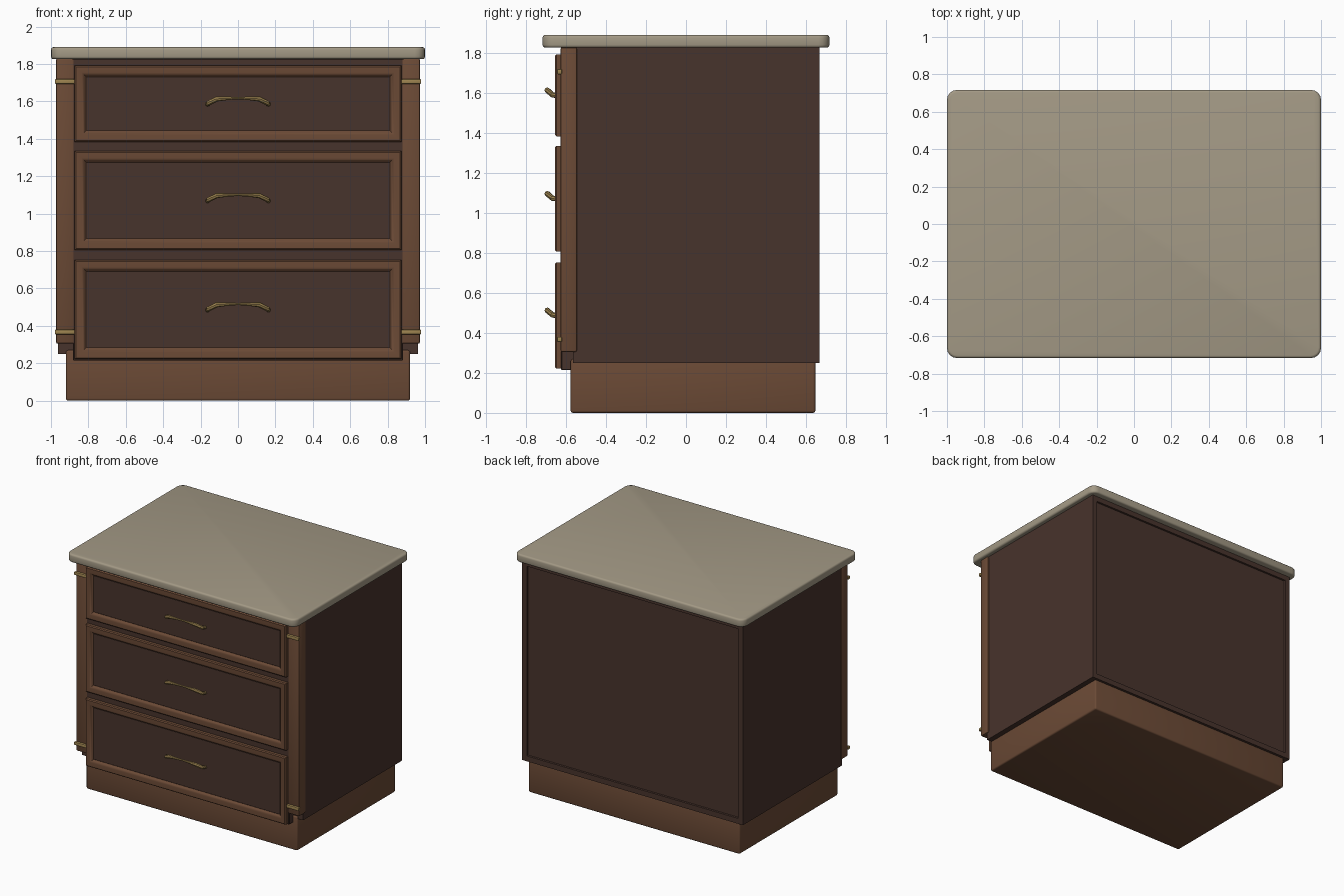
import bpy, bmesh, math
from mathutils import Vector

if "Cube" in bpy.data.objects:
    bpy.data.objects.remove(bpy.data.objects["Cube"])


def material(name, rgb):
    m = bpy.data.materials.new(name)
    m.diffuse_color = (*rgb, 1)
    m.use_nodes = True
    m.node_tree.nodes["Principled BSDF"].inputs["Base Color"].default_value = m.diffuse_color
    return m


WOOD = material("brown_wood", (0.147, 0.068, 0.036))
DARK = material("dark_wood", (0.064, 0.033, 0.025))
STONE = material("stone", (0.367, 0.32, 0.235))
BRASS = material("brass", (0.34, 0.23, 0.08))


def finish(bm, name, mat):
    bmesh.ops.recalc_face_normals(bm, faces=bm.faces)
    me = bpy.data.meshes.new(name)
    bm.to_mesh(me)
    bm.free()
    ob = bpy.data.objects.new(name, me)
    bpy.context.collection.objects.link(ob)
    me.materials.append(mat)
    bpy.ops.object.select_all(action='DESELECT')
    ob.select_set(True)
    bpy.context.view_layer.objects.active = ob
    bpy.ops.object.shade_smooth_by_angle(angle=math.radians(40))
    return ob


def box_bm(x, y, z):
    bm = bmesh.new()
    bmesh.ops.create_cube(bm, size=1)
    for v in bm.verts:
        v.co = Vector([(a + b) / 2 + c * (b - a) for (a, b), c in zip((x, y, z), v.co)])
    return bm


def box(name, x, y, z, mat, bevel=0.005, seg=2):
    bm = box_bm(x, y, z)
    if bevel:
        bmesh.ops.bevel(bm, geom=bm.edges[:], offset=bevel, segments=seg,
                        profile=0.5, affect='EDGES')
    return finish(bm, name, mat)


# Countertop: rounded plan corners, then softened rims
bm = box_bm((-1, 1), (-0.717, 0.717), (1.826, 1.89))
upright = [e for e in bm.edges if abs(e.verts[0].co.z - e.verts[1].co.z) > 0.01]
bmesh.ops.bevel(bm, geom=upright, offset=0.055, segments=4, profile=0.5, affect='EDGES')
rims = [e for e in bm.edges if abs(e.verts[0].co.z - e.verts[1].co.z) < 0.001]
bmesh.ops.bevel(bm, geom=rims, offset=0.014, segments=3, profile=0.5, affect='EDGES')
finish(bm, "countertop", STONE)

# Carcass with recessed back panel
bm = box_bm((-0.963, 0.963), (-0.565, 0.667), (0.25, 1.828))
bm.normal_update()
back = [f for f in bm.faces if f.normal.y > 0.9]
bmesh.ops.inset_region(bm, faces=back, thickness=0.06, depth=0)
bmesh.ops.inset_region(bm, faces=back, thickness=0.002, depth=-0.014)
finish(bm, "carcass", DARK)

# Plinth and face frame behind the drawers
box("plinth", (-0.92, 0.92), (-0.577, 0.647), (0, 0.27), WOOD, 0.012, 3)
box("face_frame", (-0.882, 0.882), (-0.624, -0.56), (0.215, 1.827), DARK, 0.003, 1)

# Front pilasters with brass bands
for side, s in (("left", -1), ("right", 1)):
    box(side + "_pilaster", sorted((s * 0.877, s * 0.973)), (-0.627, -0.546),
        (0.305, 1.828), WOOD, 0.008)
    for where, z in (("lower", 0.367), ("upper", 1.706)):
        box(f"{side}_{where}_band", sorted((s * 0.872, s * 0.979)), (-0.645, -0.62),
            (z - 0.013, z + 0.013), BRASS, 0.006)

# Drawer moulding profile: inset from the outer edge, y position
PROFILE = [(0, -0.615), (0, -0.648), (0.007, -0.655), (0.038, -0.655),
           (0.046, -0.651), (0.052, -0.644), (0.062, -0.636)]


def ring(bm, inset, y, z0, z1):
    x = 0.873 - inset
    return [bm.verts.new(c) for c in ((-x, y, z0 + inset), (x, y, z0 + inset),
                                      (x, y, z1 - inset), (-x, y, z1 - inset))]


def drawer(name, z0, z1):
    # Moulded frame
    bm = bmesh.new()
    rings = [ring(bm, i, y, z0, z1) for i, y in PROFILE]
    rings.append(ring(bm, 0.062, -0.615, z0, z1))
    for a, b in zip(rings, rings[1:] + rings[:1]):
        for k in range(4):
            j = (k + 1) % 4
            bm.faces.new((a[k], a[j], b[j], b[k]))
    finish(bm, name + "_frame", WOOD)
    # Recessed panel
    box(name + "_panel", (-0.815, 0.815), (-0.638, -0.615),
        (z0 + 0.06, z1 - 0.06), DARK, 0.002, 1)
    handle(name + "_handle", (z0 + z1) / 2)


def handle(name, z):
    # Tapered tube swept through stations: x, y, height, radius
    half = [(0.163, -0.635, -0.003, 0.012), (0.158, -0.668, 0.003, 0.014),
            (0.113, -0.694, 0.026, 0.014), (0.055, -0.696, 0.029, 0.009)]
    path = [(-x, y, h, r) for x, y, h, r in half] + [(0, -0.696, 0.030, 0.006)] + half[::-1]
    pts = [Vector((x, y, z + h)) for x, y, h, r in path]
    bm = bmesh.new()
    loops = []
    for i, p in enumerate(pts):
        t = (pts[min(i + 1, len(pts) - 1)] - pts[max(i - 1, 0)]).normalized()
        u = t.cross(Vector((0, 0, 1))).normalized()
        w = u.cross(t)
        loops.append([bm.verts.new(p + path[i][3] * (u * math.cos(a) + w * math.sin(a)))
                      for a in (k * math.tau / 8 for k in range(8))])
    for a, b in zip(loops, loops[1:]):
        for k in range(8):
            j = (k + 1) % 8
            bm.faces.new((a[k], a[j], b[j], b[k]))
    bm.faces.new(loops[0])
    bm.faces.new(loops[-1])
    finish(bm, name, BRASS)


for name, z0, z1 in (("top_drawer", 1.383, 1.792), ("middle_drawer", 0.806, 1.335),
                     ("bottom_drawer", 0.222, 0.752)):
    drawer(name, z0, z1)
